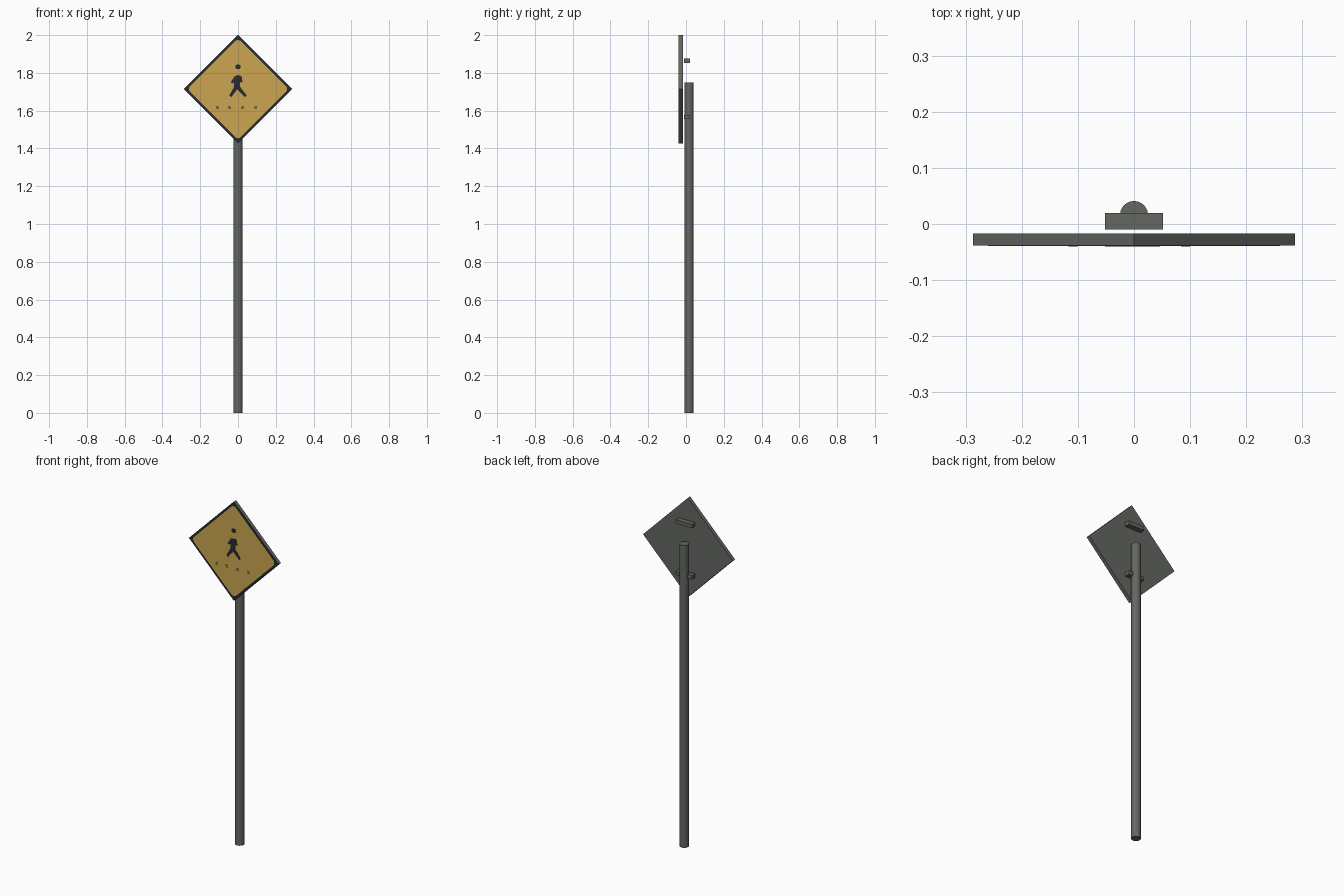
import bpy, bmesh
from math import sin, cos, pi, sqrt
from mathutils import Matrix, Vector

cube = bpy.data.objects.get("Cube")
if cube:
    bpy.data.objects.remove(cube, do_unlink=True)


def material(name, rgb):
    m = bpy.data.materials.new(name)
    m.use_nodes = True
    m.diffuse_color = (*rgb, 1)
    m.node_tree.nodes["Principled BSDF"].inputs["Base Color"].default_value = (*rgb, 1)
    return m


GREY = material("weathered steel", (0.125, 0.135, 0.12))
YELLOW = material("warning yellow", (0.60, 0.38, 0.085))
BLACK = material("sign black", (0.021, 0.022, 0.03))

CENTRE_Z = 1.714
HALF = 0.287


def finish(name, bm, *mats):
    bmesh.ops.recalc_face_normals(bm, faces=bm.faces)
    mesh = bpy.data.meshes.new(name)
    bm.to_mesh(mesh)
    bm.free()
    for m in mats:
        mesh.materials.append(m)
    obj = bpy.data.objects.new(name, mesh)
    bpy.context.collection.objects.link(obj)
    return obj


def plate(name, outlines, front, back, *mats):
    """Extrude x-z outlines between two y depths."""
    bm = bmesh.new()
    for pts in outlines:
        face = bm.faces.new([bm.verts.new((x, front, z)) for x, z in pts])
        new = bmesh.ops.extrude_face_region(bm, geom=[face])["geom"]
        bmesh.ops.translate(bm, vec=(0, back - front, 0),
                            verts=[v for v in new if isinstance(v, bmesh.types.BMVert)])
        if not face.is_valid:
            continue
    return finish(name, bm, *mats)


def box(name, centre, size, mat):
    bm = bmesh.new()
    bmesh.ops.create_cube(bm, size=1, matrix=Matrix.Translation(centre) @ Matrix.Diagonal((*size, 1)))
    return finish(name, bm, mat)


def diamond(half, radius=0, steps=6):
    """Diamond outline, with rounded corners if a radius is given."""
    pts = []
    for k in range(4):
        a = k * pi / 2
        d = half - radius * sqrt(2)
        arc = [a + pi / 4 * (2 * i / steps - 1) for i in range(steps + 1)] if radius else [a]
        pts += [(d * cos(a) + radius * cos(t), CENTRE_Z + d * sin(a) + radius * sin(t)) for t in arc]
    return pts


def disc(x, z, rx, rz, n=14):
    return [(x + rx * cos(2 * pi * i / n), z + rz * sin(2 * pi * i / n)) for i in range(n)]


def limb(x0, z0, x1, z1, w0, w1):
    """Tapered bar between two points."""
    a, b = Vector((x0, z0)), Vector((x1, z1))
    d = (b - a).normalized()
    n = Vector((-d.y, d.x))
    return [tuple(p) for p in (a + n * w0, b + n * w1, b - n * w1, a - n * w0)]


# Round post
bm = bmesh.new()
bmesh.ops.create_cone(bm, cap_ends=True, segments=24, radius1=0.025, radius2=0.025, depth=1.75,
                      matrix=Matrix.Translation((0, 0.016, 0.875)))
post = finish("post", bm, GREY)
bpy.context.view_layer.objects.active = post
post.select_set(True)
bpy.ops.object.shade_smooth_by_angle(angle=0.7)
post.select_set(False)

# Mounting brackets behind the sign
for name, z in (("upper_bracket", 1.864), ("lower_bracket", 1.567)):
    box(name, (0, 0.005, z), (0.104, 0.03, 0.022), GREY)

# Steel sign plate with a black front face showing as the border
sign = plate("sign_plate", [diamond(HALF)], -0.0385, -0.017, GREY, BLACK)
for p in sign.data.polygons:
    p.material_index = int(p.normal.y < -0.9)

# Yellow face with rounded corners
plate("sign_face", [diamond(HALF - 0.018, 0.022)], -0.0392, -0.0385, YELLOW)

# Walking figure
figure = [
    disc(0, 1.832, 0.015, 0.013),
    disc(0.001, 1.772, 0.021, 0.016),
    limb(-0.002, 1.78, -0.006, 1.72, 0.018, 0.014),
    limb(-0.012, 1.775, -0.034, 1.747, 0.009, 0.006),
    limb(0.005, 1.78, 0.021, 1.752, 0.008, 0.005),
    limb(-0.008, 1.725, -0.041, 1.676, 0.011, 0.007),
    limb(-0.002, 1.725, 0.041, 1.676, 0.011, 0.007),
]
plate("walking_figure", figure, -0.0399, -0.0391, BLACK)

# Fine crossing marks under the figure
marks = []
for x in (-0.109, -0.044, 0.025, 0.092):
    for z in (1.61, 1.62):
        marks.append(limb(x - 0.008, z, x + 0.008, z, 0.002, 0.002))
plate("crossing_marks", marks, -0.0399, -0.0391, BLACK)
